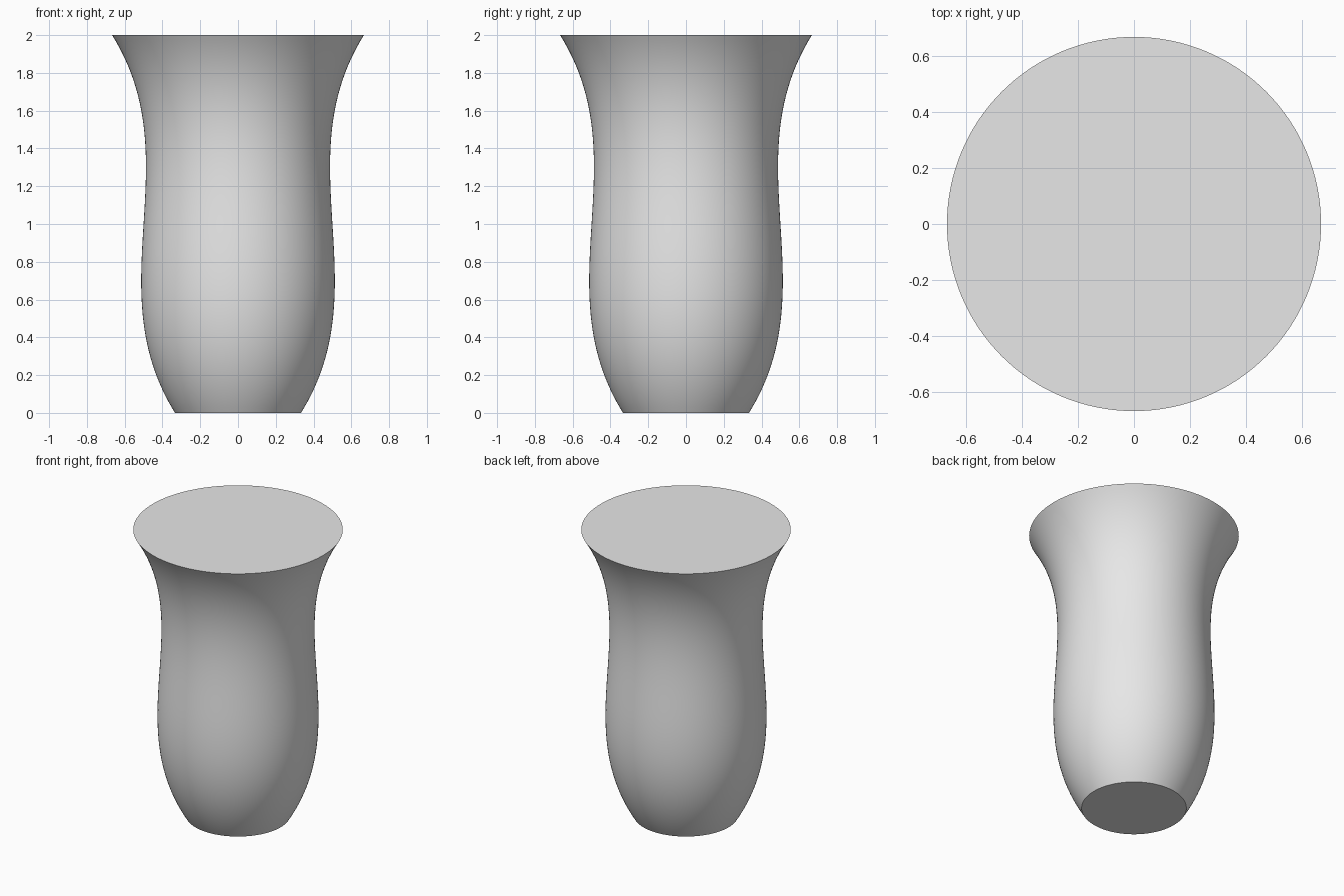
import bpy, bmesh
from math import tau, cos, sin

cube = bpy.data.objects.get("Cube")
if cube:
    bpy.data.objects.remove(cube, do_unlink=True)

SIDES, RINGS, HEIGHT = 128, 64, 2.0
CONTROL_RADII = (1 / 3, 0.75, 0.25, 2 / 3)


def radius(t):
    """Cubic curve giving the vase radius from base (0) to rim (1)."""
    a, b, c, d = CONTROL_RADII
    s = 1 - t
    return a * s**3 + 3 * b * s * s * t + 3 * c * s * t * t + d * t**3


# Plain grey finish
grey = bpy.data.materials.new("light_grey")
grey.use_nodes = True
colour = (0.8, 0.8, 0.8, 1)
grey.diffuse_color = colour
grey.node_tree.nodes["Principled BSDF"].inputs["Base Color"].default_value = colour

# Curved wall made of stacked rings
bm = bmesh.new()
rings = []
for i in range(RINGS + 1):
    t = i / RINGS
    r = radius(t)
    rings.append([bm.verts.new((r * cos(tau * k / SIDES), r * sin(tau * k / SIDES), HEIGHT * t))
                  for k in range(SIDES)])
for low, high in zip(rings, rings[1:]):
    for k in range(SIDES):
        n = (k + 1) % SIDES
        bm.faces.new((low[k], low[n], high[n], high[k]))

# Flat base and flat closed top
bm.faces.new(rings[0][::-1])
bm.faces.new(rings[-1])

mesh = bpy.data.meshes.new("vase_body")
bm.to_mesh(mesh)
bm.free()
mesh.materials.append(grey)
vase = bpy.data.objects.new("vase_body", mesh)
bpy.context.collection.objects.link(vase)

# Smooth wall with crisp rims
bpy.ops.object.select_all(action="DESELECT")
vase.select_set(True)
bpy.context.view_layer.objects.active = vase
bpy.ops.object.shade_smooth_by_angle()
